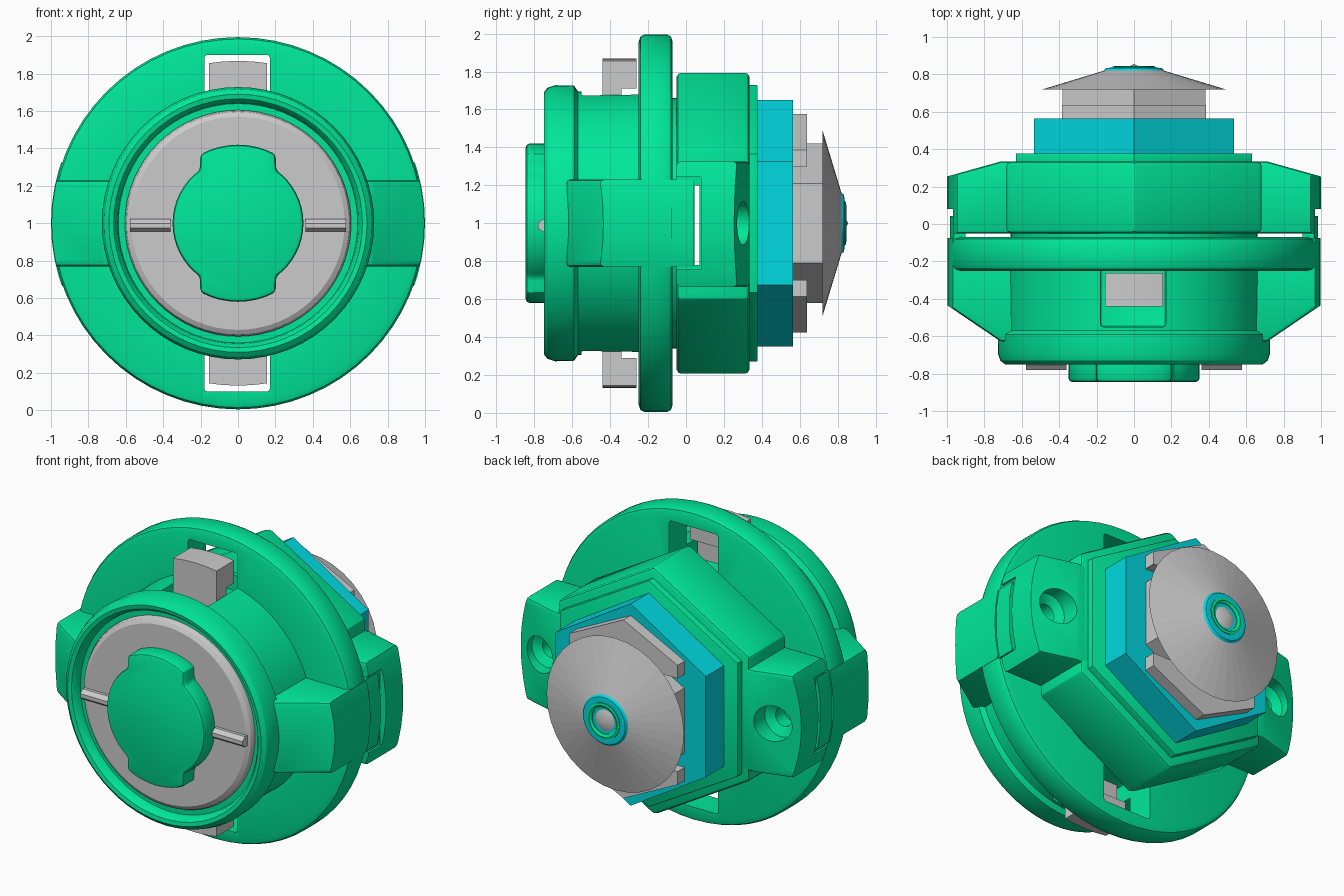
import bpy, bmesh
from math import sin, cos, pi, radians, hypot

if "Cube" in bpy.data.objects:
    bpy.data.objects.remove(bpy.data.objects["Cube"])


def material(name, rgb):
    m = bpy.data.materials.new(name)
    m.diffuse_color = (*rgb, 1)
    m.use_nodes = True
    m.node_tree.nodes["Principled BSDF"].inputs["Base Color"].default_value = m.diffuse_color
    return m


GREEN = material("green", (0.0, 0.80, 0.32))
CYAN = material("cyan", (0.0, 0.70, 0.75))


def apply(ob, mod):
    bpy.context.view_layer.objects.active = ob
    bpy.ops.object.modifier_apply(modifier=mod.name)


def finish(name, bm, mat=None, bevel=0):
    bmesh.ops.recalc_face_normals(bm, faces=bm.faces)
    me = bpy.data.meshes.new(name)
    bm.to_mesh(me)
    bm.free()
    ob = bpy.data.objects.new(name, me)
    bpy.context.collection.objects.link(ob)
    if mat:
        me.materials.append(mat)
    if bevel:
        mod = ob.modifiers.new("bevel", 'BEVEL')
        mod.width, mod.segments = bevel, 2
        mod.limit_method, mod.angle_limit = 'ANGLE', radians(32)
        apply(ob, mod)
    return ob


def revolve(name, profile, mat=None, n=64, cx=0):
    """Closed solid turned around the y axis at z = 1; profile is (radius, y)."""
    bm = bmesh.new()
    rings = []
    for r, y in profile:
        if r == 0:
            rings.append([bm.verts.new((cx, y, 1))] * n)
        else:
            rings.append([bm.verts.new((cx + r * cos(2 * pi * i / n), y,
                                        1 + r * sin(2 * pi * i / n))) for i in range(n)])
    for a, b in zip(rings, rings[1:]):
        for i in range(n):
            j = (i + 1) % n
            bm.faces.new(list(dict.fromkeys((a[i], a[j], b[j], b[i]))))
    return finish(name, bm, mat)


def prism(name, pts, lo, hi, mat=None, bevel=0, along='y'):
    """Outline in (x, z) pushed along y, or in (x, y) pushed along z."""
    bm = bmesh.new()
    place = (lambda p, d: (p[0], d, p[1])) if along == 'y' else (lambda p, d: (p[0], p[1], d))
    a = [bm.verts.new(place(p, lo)) for p in pts]
    b = [bm.verts.new(place(p, hi)) for p in pts]
    bm.faces.new(a)
    bm.faces.new(b)
    for i in range(len(pts)):
        j = (i + 1) % len(pts)
        bm.faces.new((a[i], a[j], b[j], b[i]))
    return finish(name, bm, mat, bevel)


def box(name, x, y, z, mat=None, bevel=0):
    return prism(name, [(x[0], z[0]), (x[1], z[0]), (x[1], z[1]), (x[0], z[1])],
                 y[0], y[1], mat, bevel)


def boolean(ob, tool, op='DIFFERENCE'):
    mod = ob.modifiers.new("bool", 'BOOLEAN')
    mod.operation, mod.object, mod.solver = op, tool, 'EXACT'
    apply(ob, mod)
    bpy.data.objects.remove(tool)


def hexagon(r, sx=1.0):
    return [(sx * r * sin(i * pi / 3), 1 + r * cos(i * pi / 3)) for i in range(6)]


# front body: round flange with a lipped barrel
body = revolve("front_body", [
    (0, -0.07), (0.955, -0.07), (0.985, -0.08), (0.995, -0.10), (0.995, -0.22),
    (0.985, -0.24), (0.955, -0.25), (0.70, -0.25), (0.695, -0.57), (0.725, -0.59),
    (0.728, -0.69), (0.715, -0.73), (0.69, -0.75), (0.665, -0.745), (0.645, -0.72),
    (0.64, -0.69), (0.60, -0.69), (0.60, -0.62), (0, -0.62)], GREEN)
for s in (-1, 1):
    z = sorted((1 + s * 0.56, 1 + s * 0.90))
    boolean(body, box("slot_cutter", (-0.18, 0.17), (-0.55, 0.0), z, bevel=0.015))

# inner hub joining the two halves
revolve("inner_hub", [(0, -0.08), (0.66, -0.08), (0.66, -0.03), (0, -0.03)], GREEN)

# back housing: two-step hexagon
housing = prism("back_housing", hexagon(0.80, 0.985), -0.05, 0.335, GREEN, 0.025)
step = prism("housing_step", hexagon(0.73), 0.30, 0.378, GREEN, 0.006)
slit = ((-1.2, 1.2), (0.045, 0.072), (0.78, 1.2))
boolean(housing, box("slit_cutter", *slit))

for s, side in ((-1, "left"), (1, "right")):
    # chamfered grip ears on the front body
    ear = prism("front_ear_" + side,
                [(s * x, y) for x, y in ((0.55, -0.63), (0.71, -0.63), (1.02, -0.42),
                                         (1.02, -0.075), (0.55, -0.075))],
                0.77, 1.23, GREEN, 0.02, 'z')
    boolean(ear, revolve("round_cutter", [(0, -0.9), (0.997, -0.9), (0.997, 0.5), (0, 0.5)]),
            'INTERSECT')
    boolean(ear, revolve("bore_cutter", [(0, -0.9), (0.66, -0.9), (0.66, 0.5), (0, 0.5)]))

    # mounting ears on the housing, with screw holes and clip pockets
    lug = prism("housing_ear_" + side,
                [(s * x, y) for x, y in ((0.5, -0.05), (1.05, -0.05), (1.05, 0.24),
                                         (0.96, 0.265), (0.71, 0.335), (0.5, 0.335))],
                0.665, 1.325, GREEN, 0.02, 'z')
    boolean(lug, revolve("round_cutter", [(0, -0.9), (1.0, -0.9), (1.0, 0.5), (0, 0.5)]),
            'INTERSECT')
    boolean(lug, revolve("screw_cutter", [(0, 0.10), (0.06, 0.10), (0.06, 0.19),
                                          (0.115, 0.22), (0.115, 0.5), (0, 0.5)],
                         n=24, cx=s * 0.83))
    pocket = sorted((s * 0.955, s * 1.2))
    boolean(lug, box("pocket_cutter", pocket, (-0.2, 0.08), (0.755, 1.245)))
    boolean(lug, box("slit_cutter", *slit))
    clip = box("clip_" + side, sorted((s * 0.90, s * 0.985)), (-0.09, 0.042), (0.77, 1.23), GREEN)
    boolean(clip, revolve("round_cutter", [(0, -0.9), (0.99, -0.9), (0.99, 0.5), (0, 0.5)]),
            'INTERSECT')

    # ridged marker bars on the front disc
    bar = sorted((s * 0.36, s * 0.578))
    prof = [(-0.70, 0.955), (-0.755, 0.955), (-0.78, 0.975), (-0.78, 1.0),
            (-0.755, 1.022), (-0.70, 1.022)]
    bm = bmesh.new()
    f = bm.faces.new([bm.verts.new((bar[0], y, z)) for y, z in prof])
    ext = bmesh.ops.extrude_face_region(bm, geom=[f], use_keep_orig=True)["geom"]
    bmesh.ops.translate(bm, vec=(bar[1] - bar[0], 0, 0),
                        verts=[v for v in ext if isinstance(v, bmesh.types.BMVert)])
    finish("marker_bar_" + side, bm)

# grey locking tabs reaching through the top and bottom slots
for s, end in ((-1, "bottom"), (1, "top")):
    arc = [(0.155 * t, 1 + s * (0.868 - 0.012 * t * t)) for t in (-1, -0.5, 0, 0.5, 1)]
    prism("lock_tab_" + end, arc + [(0.155, 1 + s * 0.71), (-0.155, 1 + s * 0.71)],
          -0.44, -0.262)
    box("lock_tab_stem_" + end, (-0.155, 0.155), (-0.44, -0.34),
        sorted((1 + s * 0.55, 1 + s * 0.72)))

# grey front disc
revolve("front_disc", [(0, -0.60), (0.605, -0.60), (0.605, -0.70), (0.595, -0.72),
                       (0.57, -0.735), (0, -0.735)])

# centre knob with a tab at top and bottom
outline = []
for q in range(4):
    sx, sz = ((1, 1), (1, -1), (-1, -1), (-1, 1))[q]
    a0 = 0.50
    quarter = [(0.42 * sin(a0 * t / 4), 0.42 * cos(a0 * t / 4)) for t in range(5)]
    b0 = 0.62
    quarter += [(0.35 * sin(b0 + (pi / 2 - b0) * t / 8),
                 0.35 * cos(b0 + (pi / 2 - b0) * t / 8)) for t in range(9)]
    if q % 2:
        quarter.reverse()
    for x, z in quarter:
        p = (sx * x, 1 + sz * z)
        if not outline or min(hypot(p[0] - o[0], p[1] - o[1]) for o in outline) > 1e-4:
            outline.append(p)
prism("centre_knob", outline, -0.845, -0.70, GREEN, 0.02)

# rear hex nut, keeper plates and hex neck
prism("hex_nut", hexagon(0.65, 0.95), 0.37, 0.563, CYAN)
for s, end in ((-1, "lower"), (1, "upper")):
    prism("keeper_plate_" + end,
          [(0, 1 + s * 0.575), (0.385, 1 + s * 0.385), (0.385, 1 + s * 0.30),
           (-0.385, 1 + s * 0.30), (-0.385, 1 + s * 0.385)], 0.55, 0.637)
prism("hex_neck", hexagon(0.42, 1.05), 0.55, 0.725)

# rear cone with rings and point
cone = revolve("rear_cone", [(0, 0.72), (0.49, 0.72), (0.15, 0.823), (0, 0.823)], n=36)
revolve("cyan_ring", [(0, 0.80), (0.165, 0.815), (0.15, 0.833), (0.11, 0.838), (0, 0.80)], CYAN, 32)
revolve("green_ring", [(0.085, 0.80), (0.115, 0.80), (0.115, 0.842), (0.10, 0.845),
                       (0.085, 0.835), (0.085, 0.80)], GREEN, 32)
revolve("cone_point", [(0, 0.80), (0.085, 0.80), (0.085, 0.815), (0, 0.855)], n=24)

# smooth the round parts, keep the rear cone faceted
bpy.ops.object.select_all(action='DESELECT')
for ob in bpy.context.scene.objects:
    ob.select_set(ob is not cone)
bpy.context.view_layer.objects.active = body
bpy.ops.object.shade_smooth_by_angle(angle=radians(30))
